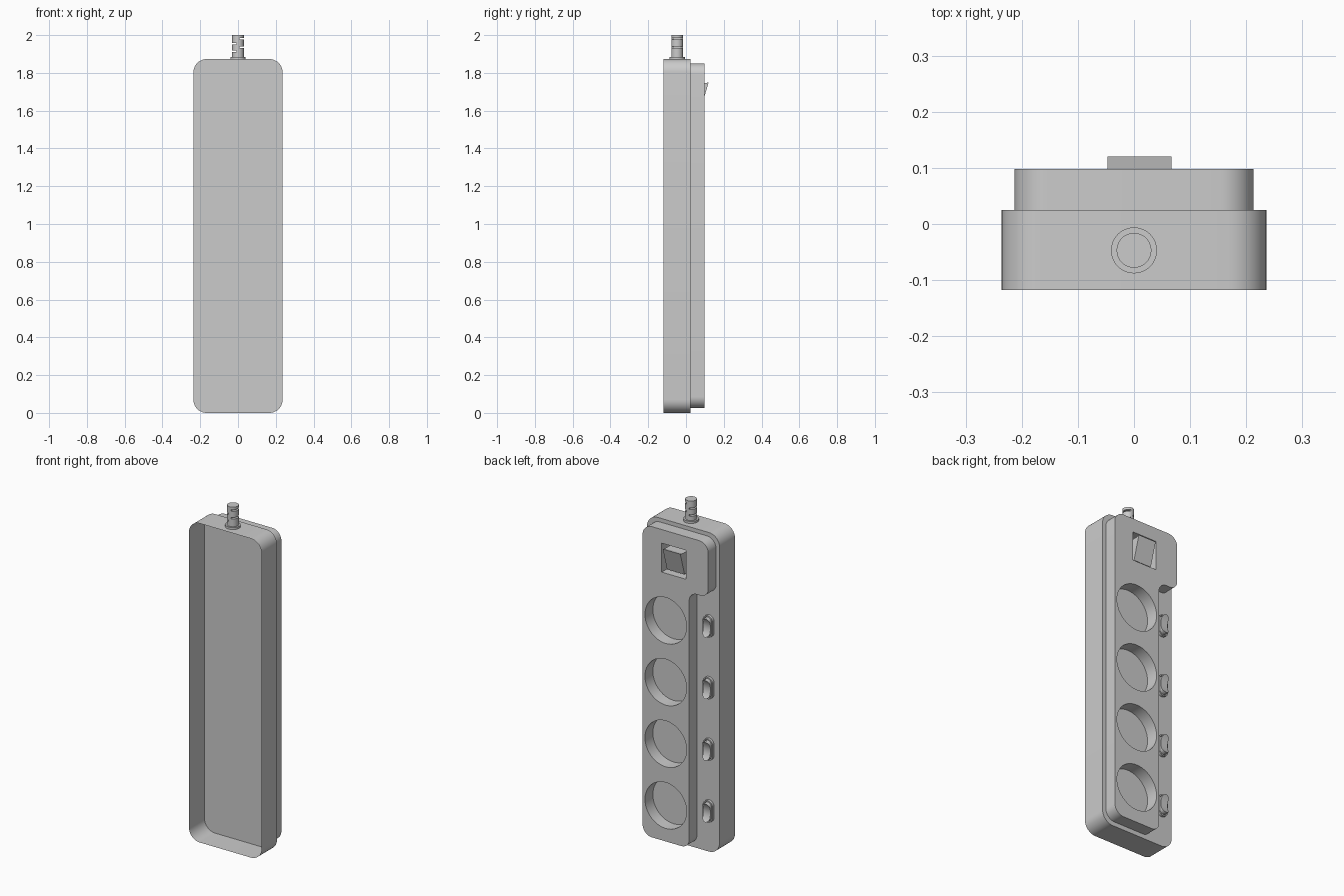
import bpy, bmesh, math
from mathutils import Vector

if "Cube" in bpy.data.objects:
    bpy.data.objects.remove(bpy.data.objects["Cube"])


def finish(name, bm, smooth=True):
    bmesh.ops.remove_doubles(bm, verts=bm.verts, dist=1e-5)
    bmesh.ops.recalc_face_normals(bm, faces=bm.faces)
    me = bpy.data.meshes.new(name)
    bm.to_mesh(me)
    bm.free()
    ob = bpy.data.objects.new(name, me)
    bpy.context.collection.objects.link(ob)
    if smooth:
        bpy.ops.object.select_all(action='DESELECT')
        ob.select_set(True)
        bpy.context.view_layer.objects.active = ob
        bpy.ops.object.shade_smooth_by_angle(angle=math.radians(30))
    return ob


def rounded(corners, seg=10):
    """Outline from (x, z, radius) right-angled corners, convex or concave."""
    out = []
    for i, (x, z, r) in enumerate(corners):
        p = Vector((x, z))
        a = (Vector(corners[i - 1][:2]) - p).normalized()
        b = (Vector(corners[(i + 1) % len(corners)][:2]) - p).normalized()
        if r == 0:
            out.append(p)
            continue
        c = p + (a + b) * r
        for k in range(seg + 1):
            t = k / seg * math.pi / 2
            out.append(c - b * r * math.cos(t) - a * r * math.sin(t))
    return out


def rect(x0, x1, z0, z1, r=0.0):
    return rounded([(x0, z0, r), (x1, z0, r), (x1, z1, r), (x0, z1, r)])


def circle(cx, cz, r, n=48):
    return [Vector((cx + r * math.cos(2 * math.pi * i / n),
                    cz + r * math.sin(2 * math.pi * i / n))) for i in range(n)]


def shell(name, loops, y_open, y_cap):
    """Walls along every loop, with one pierced face at y_cap."""
    bm = bmesh.new()
    cap_edges = []
    for loop in loops:
        n = len(loop)
        a = [bm.verts.new((p.x, y_open, p.y)) for p in loop]
        b = [bm.verts.new((p.x, y_cap, p.y)) for p in loop]
        for i in range(n):
            j = (i + 1) % n
            bm.faces.new((a[i], a[j], b[j], b[i]))
            cap_edges.append(bm.edges.get((b[i], b[j])))
    bmesh.ops.triangle_fill(bm, edges=cap_edges, use_beauty=True, normal=(0, 1, 0))
    return finish(name, bm)


def cylinder(name, r, z0, z1, y):
    bm = bmesh.new()
    bmesh.ops.create_cone(bm, cap_ends=True, segments=40, radius1=r, radius2=r, depth=z1 - z0)
    bmesh.ops.translate(bm, verts=bm.verts, vec=(0, y, (z0 + z1) / 2))
    return finish(name, bm)


SOCKET_Z = [0.237 + 0.362 * i for i in range(4)]
PLATE = 0.025

# lower housing, open at the front
shell("housing", [rect(-0.236, 0.236, 0.0, 1.873, 0.07)], -0.118, PLATE)

# raised socket deck with socket wells and power switch opening
deck = rounded([(-0.089, 0.026, 0.05), (0.213, 0.026, 0.06), (0.213, 1.85, 0.06),
                (-0.213, 1.85, 0.06), (-0.213, 1.53, 0.05), (-0.089, 1.53, 0.05)])
wells = [circle(0.063, z, 0.135) for z in SOCKET_Z]
shell("socket_deck", [deck] + wells + [rect(-0.068, 0.089, 1.60, 1.77)], PLATE, 0.098)

# tilted power rocker
bm = bmesh.new()
prof = [(PLATE, 1.615), (0.08, 1.615), (0.12, 1.75), (0.098, 1.745), (PLATE, 1.745)]
face = bm.faces.new([bm.verts.new((-0.047, y, z)) for y, z in prof])
ext = bmesh.ops.extrude_face_region(bm, geom=[face], use_keep_orig=True)
bmesh.ops.translate(bm, vec=(0.114, 0, 0),
                    verts=[v for v in ext["geom"] if isinstance(v, bmesh.types.BMVert)])
finish("power_rocker", bm, smooth=False)


# small individual switches: capsule bezel plus saddle-shaped rocker
def saddle(name, cx, cz, w, h, n=24):
    bm = bmesh.new()
    rows = []
    for i in range(n + 1):
        z = -h * math.cos(math.pi * i / n)
        over = max(0.0, abs(z) - (h - w))
        half = max(0.004, math.sqrt(max(0.0, w * w - over * over)))
        y = 0.046 + 0.018 * (z / h) ** 2
        rows.append([bm.verts.new((cx + sx * half, yy, cz + z))
                     for sx, yy in ((-1, PLATE), (-1, y), (1, y), (1, PLATE))])
    for a, b in zip(rows, rows[1:]):
        for k in range(3):
            bm.faces.new((a[k], a[k + 1], b[k + 1], b[k]))
    bm.faces.new(rows[0])
    bm.faces.new(rows[-1])
    finish(name, bm)


for i, z in enumerate(SOCKET_Z):
    cx, cz = -0.168, z + 0.004
    shell(f"switch_bezel_{i + 1}",
          [rect(cx - 0.032, cx + 0.032, cz - 0.064, cz + 0.064, 0.0319),
           rect(cx - 0.025, cx + 0.025, cz - 0.057, cz + 0.057, 0.0249)], PLATE, 0.04)
    saddle(f"switch_rocker_{i + 1}", cx, cz, 0.023, 0.054)

# cable collar and slotted strain relief
CY = -0.047
cylinder("cable_collar", 0.041, 1.87, 1.885, CY)
relief = cylinder("strain_relief", 0.031, 1.88, 2.0, CY)
bm = bmesh.new()
for side, z in ((-1, 1.915), (1, 1.935), (-1, 1.955), (1, 1.98)):
    cube = bmesh.ops.create_cube(bm, size=1)["verts"]
    bmesh.ops.scale(bm, verts=cube, vec=(0.04, 0.08, 0.009))
    bmesh.ops.translate(bm, verts=cube, vec=(side * 0.027, CY, z))
cutter = finish("slot_cutter", bm, smooth=False)
cutter.hide_render = True
cutter.hide_set(True)
mod = relief.modifiers.new("slots", 'BOOLEAN')
mod.object = cutter
mod.operation = 'DIFFERENCE'
mod.solver = 'EXACT'
